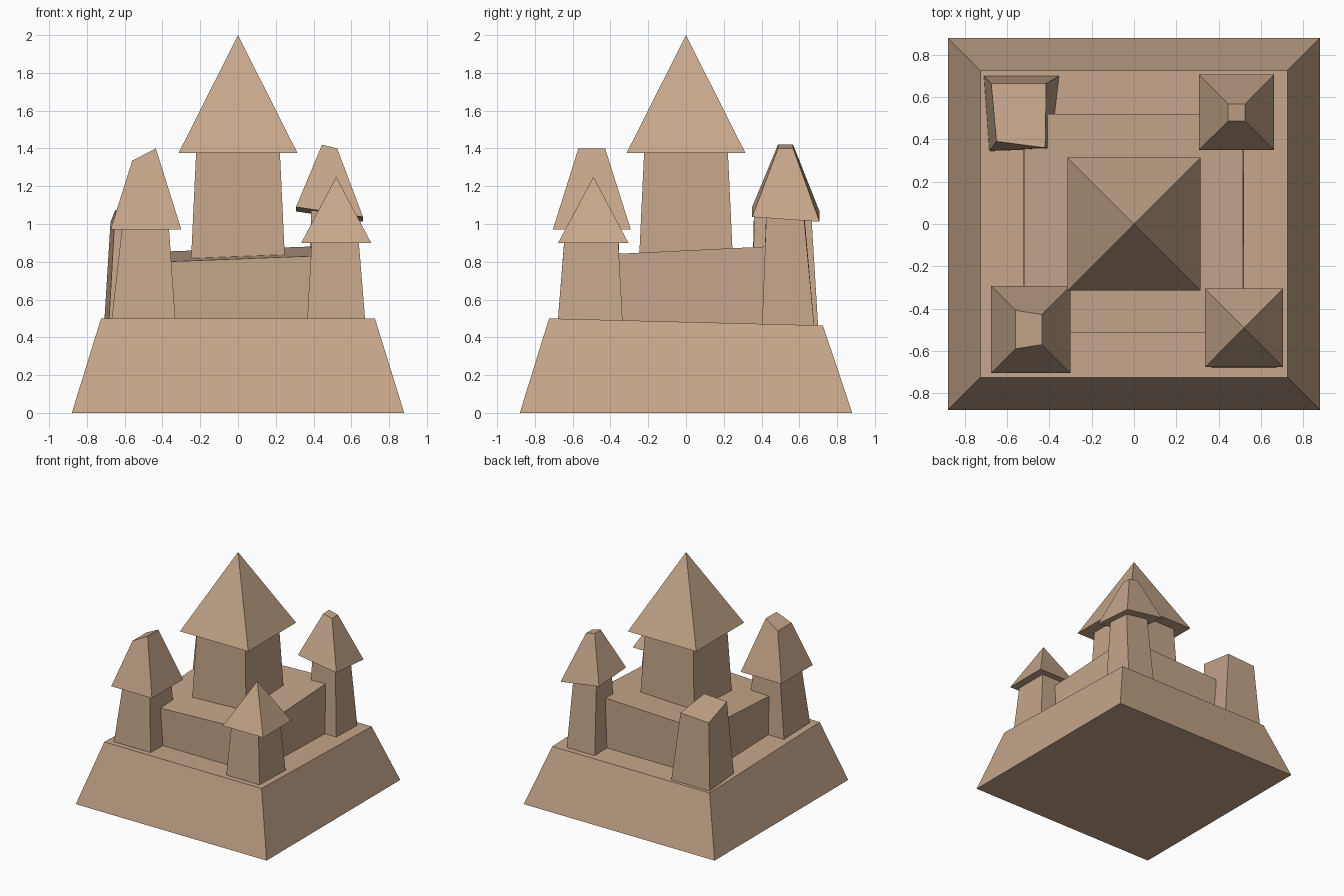
import bpy

if "Cube" in bpy.data.objects:
    bpy.data.objects.remove(bpy.data.objects["Cube"])

sand = bpy.data.materials.new("sand")
sand.diffuse_color = (0.56, 0.38, 0.255, 1)
sand.use_nodes = True
sand.node_tree.nodes["Principled BSDF"].inputs["Base Color"].default_value = sand.diffuse_color


def rect(x0, x1, y0, y1, z):
    """Four corners: front left, front right, back right, back left.
    z is one height or one height per corner."""
    zs = z if isinstance(z, tuple) else (z,) * 4
    return list(zip((x0, x1, x1, x0), (y0, y0, y1, y1), zs))


def block(name, bottom, top):
    """Closed solid from a bottom ring to a top ring, or to a single apex."""
    n = len(bottom)
    faces = [tuple(reversed(range(n)))]
    if len(top) == 1:
        faces += [(i, (i + 1) % n, n) for i in range(n)]
    else:
        faces += [(i, (i + 1) % n, n + (i + 1) % n, n + i) for i in range(n)]
        faces.append(tuple(range(n, 2 * n)))
    mesh = bpy.data.meshes.new(name)
    mesh.from_pydata(bottom + top, [], faces)
    mesh.materials.append(sand)
    obj = bpy.data.objects.new(name, mesh)
    bpy.context.collection.objects.link(obj)
    return obj


# Sloped mound, its top sinking slightly towards the back
block("mound", rect(-.88, .88, -.88, .88, 0),
      rect(-.725, .725, -.725, .725, (.50, .50, .463, .463)))

# Square keep with a tilted top
block("keep", rect(-.525, .52, -.515, .52, .45),
      rect(-.52, .515, -.515, .52, (.795, .835, .885, .85)))

# Central tower and pointed roof
block("central_tower", rect(-.25, .25, -.25, .25, .78),
      rect(-.222, .222, -.222, .222, 1.375))
block("central_roof", rect(-.315, .315, -.315, .315, 1.375), [(0, 0, 2)])

# Front left tower, roof with a slanted cut tip
block("front_left_tower", rect(-.672, -.33, -.68, -.333, .47),
      rect(-.615, -.365, -.64, -.36, .97))
block("front_left_roof", rect(-.675, -.30, -.705, -.292, .97),
      [(-.56, -.59, 1.335), (-.435, -.57, 1.40),
       (-.435, -.428, 1.40), (-.56, -.408, 1.335)])

# Front right tower, pointed roof
block("front_right_tower", rect(.365, .675, -.68, -.335, .47),
      rect(.39, .64, -.645, -.358, .90))
block("front_right_roof", rect(.335, .705, -.677, -.305, .90),
      [(.52, -.49, 1.25)])

# Back right tower, tilted roof with a blunt tip
block("back_right_tower", rect(.365, .625, .402, .68, .45),
      rect(.388, .60, .425, .625, (1.075, 1.045, 1.03, 1.06)))
block("back_right_roof",
      rect(.307, .662, .35, .707, (1.09, 1.037, 1.012, 1.067)),
      rect(.445, .525, .487, .567, (1.42, 1.40, 1.40, 1.42)))

# Back left tower, roofless with a slanted top
block("back_left_tower",
      [(-.685, .345, .45), (-.392, .355, .45), (-.353, .70, .45), (-.71, .70, .45)],
      [(-.65, .39, 1.075), (-.42, .36, 1.07), (-.415, .665, 1.025), (-.675, .665, 1.01)])
